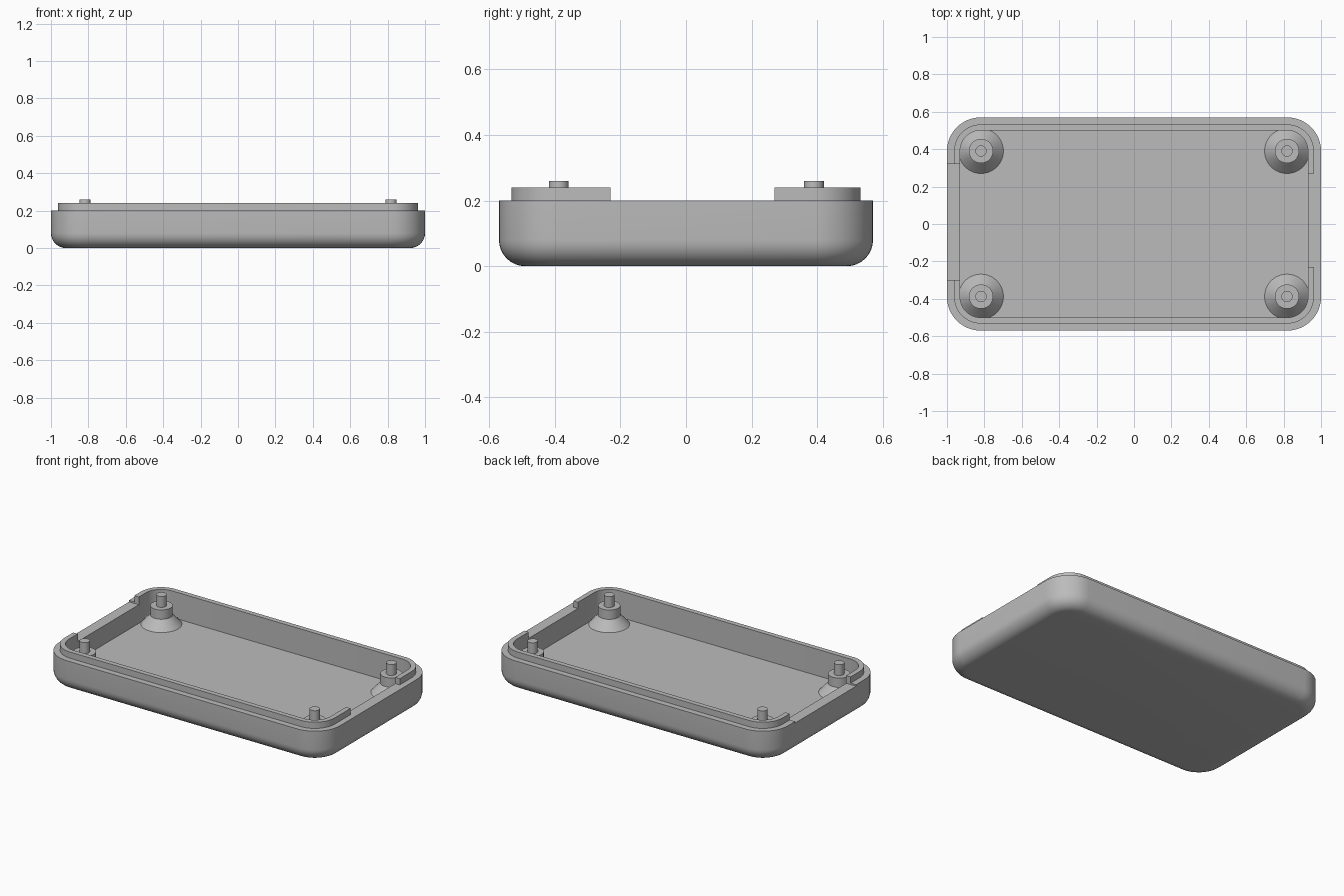
import bpy, bmesh
from math import cos, sin, pi, radians

cube = bpy.data.objects.get("Cube")
if cube:
    bpy.data.objects.remove(cube, do_unlink=True)

HALF_X, HALF_Y, CORNER = 1.0, 0.57, 0.18
FILLET, WALL, FLOOR = 0.08, 0.07, 0.07
LEDGE, LIP_TOP, LIP_INSET = 0.20, 0.24, 0.038

grey = bpy.data.materials.new("light grey plastic")
grey.use_nodes = True
colour = (0.5, 0.5, 0.5, 1)
grey.diffuse_color = colour
grey.node_tree.nodes["Principled BSDF"].inputs["Base Color"].default_value = colour


def make_object(name, bm):
    bmesh.ops.recalc_face_normals(bm, faces=bm.faces)
    mesh = bpy.data.meshes.new(name)
    bm.to_mesh(mesh)
    bm.free()
    obj = bpy.data.objects.new(name, mesh)
    bpy.context.collection.objects.link(obj)
    mesh.materials.append(grey)
    return obj


def activate(obj):
    bpy.ops.object.select_all(action='DESELECT')
    obj.select_set(True)
    bpy.context.view_layer.objects.active = obj


def smooth(obj):
    activate(obj)
    bpy.ops.object.shade_smooth_by_angle(angle=radians(30))


def stack_loops(name, loops):
    """Skin a stack of closed point loops and cap both ends."""
    bm = bmesh.new()
    rings = [[bm.verts.new(p) for p in loop] for loop in loops]
    n = len(rings[0])
    for a, b in zip(rings, rings[1:]):
        for i in range(n):
            j = (i + 1) % n
            bm.faces.new((a[i], a[j], b[j], b[i]))
    bm.faces.new(rings[0])
    bm.faces.new(rings[-1])
    return make_object(name, bm)


def rounded_rect(inset, z, steps=12):
    r = CORNER - inset
    points = []
    for k, (sx, sy) in enumerate([(1, 1), (-1, 1), (-1, -1), (1, -1)]):
        for i in range(steps + 1):
            a = (k + i / steps) * pi / 2
            points.append((sx * (HALF_X - CORNER) + r * cos(a),
                           sy * (HALF_Y - CORNER) + r * sin(a), z))
    return points


def circle(x, y, r, z, sides=40):
    return [(x + r * cos(2 * pi * i / sides), y + r * sin(2 * pi * i / sides), z)
            for i in range(sides)]


def cut_notch(target, side, y0, y1, z0):
    """Remove the lip between y0 and y1 on one end wall."""
    bm = bmesh.new()
    bmesh.ops.create_cube(bm, size=1)
    for v in bm.verts:
        v.co = (side * (1.0 + v.co.x * 0.2),
                y1 if v.co.y > 0 else y0,
                0.4 if v.co.z > 0 else z0)
    cutter = make_object("notch_cutter", bm)
    cutter.hide_render = True
    mod = target.modifiers.new("notch", 'BOOLEAN')
    mod.operation = 'DIFFERENCE'
    mod.solver = 'EXACT'
    mod.object = cutter
    activate(target)
    bpy.ops.object.modifier_apply(modifier=mod.name)
    bpy.data.objects.remove(cutter, do_unlink=True)


# Tray: filleted bottom, outer wall, ledge, raised lip, then cavity
profile = []
for i in range(9):
    a = i / 8 * pi / 2
    profile.append((FILLET * (1 - sin(a)), FILLET * (1 - cos(a))))
profile += [(0, LEDGE), (LIP_INSET, LEDGE), (LIP_INSET, LIP_TOP),
            (WALL, LIP_TOP), (WALL, FLOOR)]
tray = stack_loops("tray", [rounded_rect(inset, z) for inset, z in profile])

# Openings in the lip at each end; the one on the right is wider and lower
cut_notch(tray, 1, -0.23, 0.27, LEDGE)
cut_notch(tray, -1, -0.30, 0.32, LEDGE - 0.01)
smooth(tray)

# Corner posts: flared foot, shaft, shoulder and locating pin
post_profile = [(0.12, FLOOR - 0.01), (0.12, FLOOR), (0.065, 0.13),
                (0.065, 0.19), (0.03, 0.19), (0.03, 0.26)]
for side, x in (("left", 0.818), ("right", -0.818)):
    for end, y in (("front", -0.388), ("back", 0.39)):
        post = stack_loops(f"{end}_{side}_post",
                           [circle(x, y, r, z) for r, z in post_profile])
        smooth(post)
